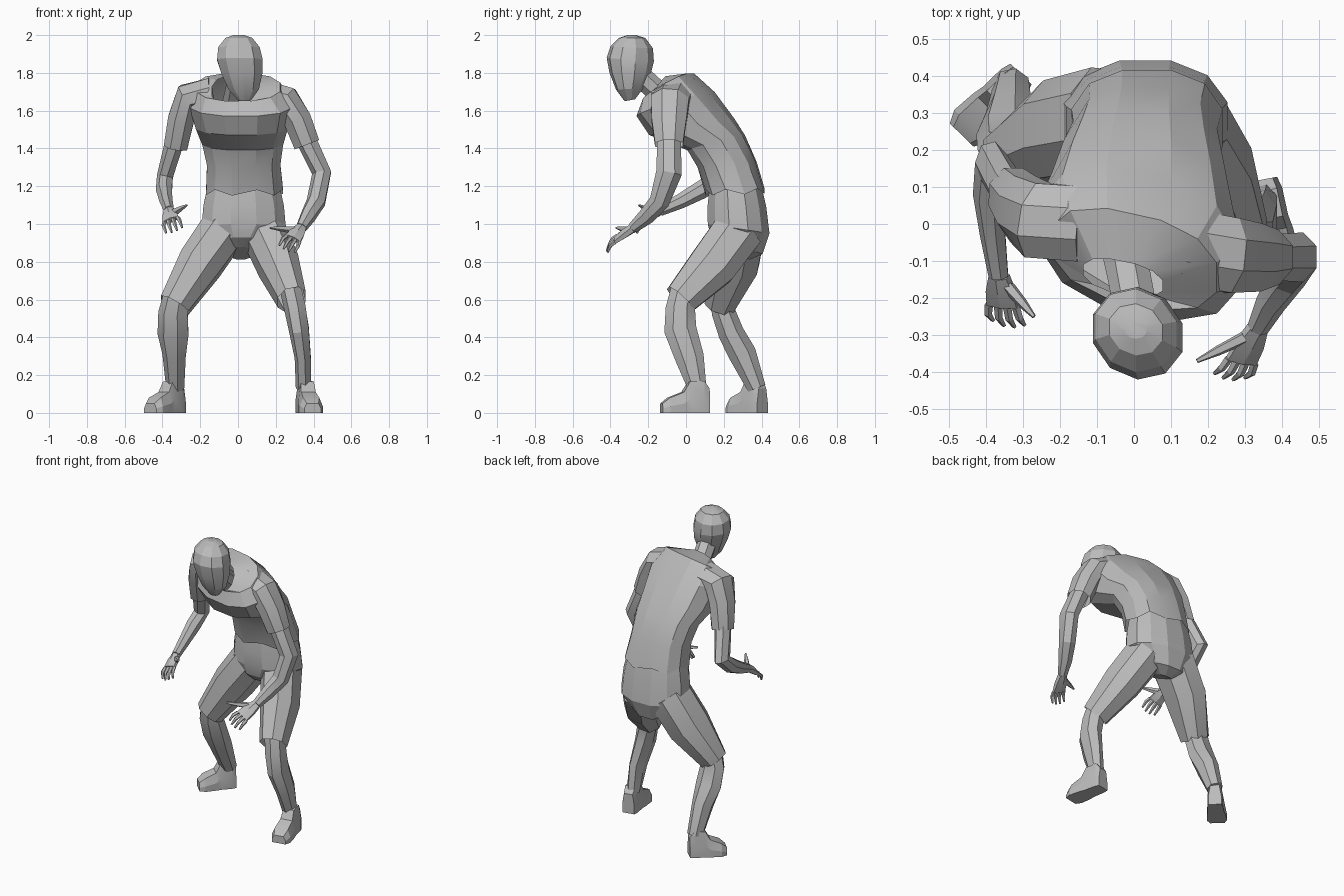
import bpy, bmesh, math
from mathutils import Vector as V

cube = bpy.data.objects.get("Cube")
if cube:
    bpy.data.objects.remove(cube, do_unlink=True)

grey = bpy.data.materials.new("matte_grey")
grey.use_nodes = True
colour = (0.5, 0.5, 0.5, 1)
grey.diffuse_color = colour
grey.node_tree.nodes["Principled BSDF"].inputs["Base Color"].default_value = colour


def loft(name, sections, n=8, power=1.0, caps=(True, True), zigzag=0.0):
    """Skin rings given as (centre, half-axis a, half-axis b)."""
    bm = bmesh.new()
    rings = []
    for c, a, b in sections:
        ring = []
        for i in range(n):
            t = math.tau * (i + 0.5) / n
            ca, sa = math.cos(t), math.sin(t)
            ca = math.copysign(abs(ca) ** power, ca)
            sa = math.copysign(abs(sa) ** power, sa)
            ring.append(bm.verts.new(c + a * ca + b * sa))
        rings.append(ring)
    for v in rings[0][::2]:
        v.co.z -= zigzag
    for r, s in zip(rings, rings[1:]):
        for i in range(n):
            j = (i + 1) % n
            bm.faces.new((r[i], r[j], s[j], s[i]))
    for ring, cap in zip((rings[0], rings[-1]), caps):
        if cap:
            bm.faces.new(ring)
    bmesh.ops.recalc_face_normals(bm, faces=bm.faces)
    return finish(name, bm)


def finish(name, bm):
    me = bpy.data.meshes.new(name)
    bm.to_mesh(me)
    bm.free()
    me.materials.append(grey)
    me.shade_smooth()
    me.set_sharp_from_angle(angle=math.radians(18))
    ob = bpy.data.objects.new(name, me)
    bpy.context.scene.collection.objects.link(ob)
    return ob


def tube(name, pts, ref=(1, 0, 0), **kw):
    """Rings square to a path of (x, y, z, half width along ref, half depth)."""
    cs = [V(p[:3]) for p in pts]
    sections = []
    for i, p in enumerate(pts):
        t = (cs[min(i + 1, len(cs) - 1)] - cs[max(i - 1, 0)]).normalized()
        a = V(ref) - t * t.dot(V(ref))
        a.normalize()
        sections.append((cs[i], a * p[3], t.cross(a) * p[4]))
    return loft(name, sections, **kw)


def body(name, rows, **kw):
    """Rings from (x, front y, front z, back y, back z, half width, twist)."""
    sections = []
    for x, yf, zf, yb, zb, w, k in rows:
        sections.append((V((x, (yf + yb) / 2, (zf + zb) / 2)),
                         V((w, -k * w, 0)), V((0, (yb - yf) / 2, (zb - zf) / 2))))
    return loft(name, sections, **kw)


# Shirt, neck and head
body("shirt", [
    (.035, .10, 1.18, .42, 1.19, .21, 0),
    (.03, .06, 1.3, .375, 1.33, .2, .05),
    (.025, .01, 1.39, .31, 1.47, .22, .1),
    (.02, -.19, 1.47, .25, 1.56, .25, .15),
    (.015, -.25, 1.57, .14, 1.7, .28, .2),
    (0, -.22, 1.65, .03, 1.8, .23, .22),
    (-.03, -.19, 1.62, -.1, 1.785, .11, .2)],
    n=12, power=.85, caps=(False, False), zigzag=.03)
tube("neck", [(-.02, -.06, 1.62, .07, .07), (-.01, -.15, 1.7, .06, .06),
              (.01, -.26, 1.8, .06, .06)], n=7)
body("head", [
    (.035, -.325, 1.65, -.27, 1.66, .035, 0),
    (.03, -.37, 1.71, -.225, 1.72, .085, .1),
    (.02, -.405, 1.8, -.185, 1.8, .115, .1),
    (.01, -.42, 1.88, -.17, 1.86, .127, .1),
    (.005, -.4, 1.94, -.175, 1.93, .115, .1),
    (.005, -.355, 1.985, -.215, 1.985, .075, .1),
    (.005, -.31, 2, -.265, 2, .03, 0)], n=10)

# Shorts
body("shorts_seat", [
    (.03, .12, 1.2, .4, 1.22, .195, 0),
    (.03, .11, 1.1, .43, 1.09, .22, 0),
    (.03, .11, 1.0, .447, .95, .23, 0),
    (.02, .13, .93, .41, .84, .15, 0),
    (.015, .18, .88, .34, .81, .06, 0)], n=12, power=.9)
tube("left_shorts_leg", [(.13, .28, .97, .12, .14), (.215, .14, .78, .115, .135),
                         (.285, -.03, .6, .082, .095)],
     n=8, power=.9, caps=(True, False))
tube("right_shorts_leg", [(-.07, .28, .98, .13, .15), (-.2, .25, .79, .125, .145),
                          (-.335, .18, .57, .09, .085)],
     n=8, power=.9, caps=(True, False))

# Lower legs
tube("left_lower_leg", [(.28, -.01, .66, .06, .07), (.305, -.03, .55, .06, .08),
                        (.325, -.03, .44, .056, .088), (.345, .02, .29, .045, .078),
                        (.348, .06, .13, .042, .05)], n=7)
tube("right_lower_leg", [(-.32, .19, .64, .07, .07), (-.34, .2, .53, .082, .065),
                         (-.34, .24, .42, .086, .07), (-.335, .3, .31, .065, .075),
                         (-.33, .375, .13, .05, .05)], n=7)


def shoe(name, heel, toe):
    """Shoe as faceted sections from heel to toe, flat on the ground."""
    heel, toe = V(heel), V(toe)
    d = (toe - heel).normalized()
    side = V((-d.y, d.x, 0))
    bm = bmesh.new()
    rings = []
    for s, w, h in ((0, .04, .13), (.12, .048, .17), (.42, .05, .165),
                    (.55, .056, .11), (.85, .062, .08), (1, .045, .05)):
        c = heel.lerp(toe, s)
        shape = ((-w, 0), (w, 0), (w, h * .45), (w * .7, h), (-w * .7, h), (-w, h * .45))
        rings.append([bm.verts.new(c + side * u + V((0, 0, z))) for u, z in shape])
    for r, s in zip(rings, rings[1:]):
        for i in range(6):
            j = (i + 1) % 6
            bm.faces.new((r[i], r[j], s[j], s[i]))
    bm.faces.new(rings[0])
    bm.faces.new(rings[-1])
    bmesh.ops.recalc_face_normals(bm, faces=bm.faces)
    finish(name, bm)


shoe("left_shoe", (.347, .12, 0), (.395, -.13, 0))
shoe("right_shoe", (-.305, .405, 0), (-.465, .24, 0))

# Sleeves and arms
tube("left_sleeve", [(.13, -.06, 1.68, .11, .09), (.255, -.085, 1.65, .11, .085),
                     (.315, -.09, 1.55, .1, .08), (.365, -.09, 1.42, .08, .075)],
     ref=(0, 1, 0), n=8, caps=(True, False))
tube("right_sleeve", [(-.14, 0, 1.69, .11, .09), (-.26, .01, 1.67, .11, .085),
                      (-.3, .04, 1.56, .1, .075), (-.33, .08, 1.41, .08, .068)],
     ref=(0, 1, 0), n=8, caps=(True, False))
tube("left_arm", [(.33, -.09, 1.52, .055, .065), (.385, -.09, 1.4, .055, .065),
                  (.445, -.09, 1.27, .053, .07), (.415, -.14, 1.12, .052, .055),
                  (.37, -.21, 1.04, .042, .045), (.335, -.28, .98, .03, .03)], n=7)
tube("right_arm", [(-.31, .05, 1.52, .05, .06), (-.345, .1, 1.4, .05, .06),
                   (-.385, .165, 1.25, .045, .06), (-.39, .08, 1.18, .045, .05),
                   (-.38, -.03, 1.12, .036, .04), (-.365, -.14, 1.07, .028, .03)], n=7)


def hand(name, wrist, knuckle, across, thumb):
    """Palm with four curled fingers and a thumb; across points away from it."""
    w, k, side, tip = V(wrist), V(knuckle), V(across).normalized(), V(thumb)
    d = (k - w).normalized()
    tube(name + "_palm", [(*w, .03, .026), (*w.lerp(k, .5), .045, .024),
                          (*k, .05, .016)], ref=side, n=6)
    down = V((0, 0, -.03))
    for i in range(4):
        root = k + side * (i - 1.5) * .026
        length = (.034, .04, .04, .032)[i]
        mid = root + d * length + side * (i - 1.5) * .004
        end = mid + d * length * .6 + down - side * .012
        tube(f"{name}_finger_{i + 1}", [(*root, .012, .012), (*mid, .011, .011),
                                        (*end, .006, .006)], ref=side, n=5)
    base = w.lerp(k, .35) - side * .025
    tube(name + "_thumb", [(*base, .022, .018), (*base.lerp(tip, .55), .014, .014),
                           (*tip, .006, .006)], ref=(0, 0, 1), n=5)


hand("left_hand", (.335, -.28, .98), (.29, -.37, .92), (.85, -.15, -.4), (.17, -.37, .98))
hand("right_hand", (-.365, -.14, 1.07), (-.355, -.22, 1.02), (-.85, .1, -.3),
     (-.27, -.25, 1.1))
